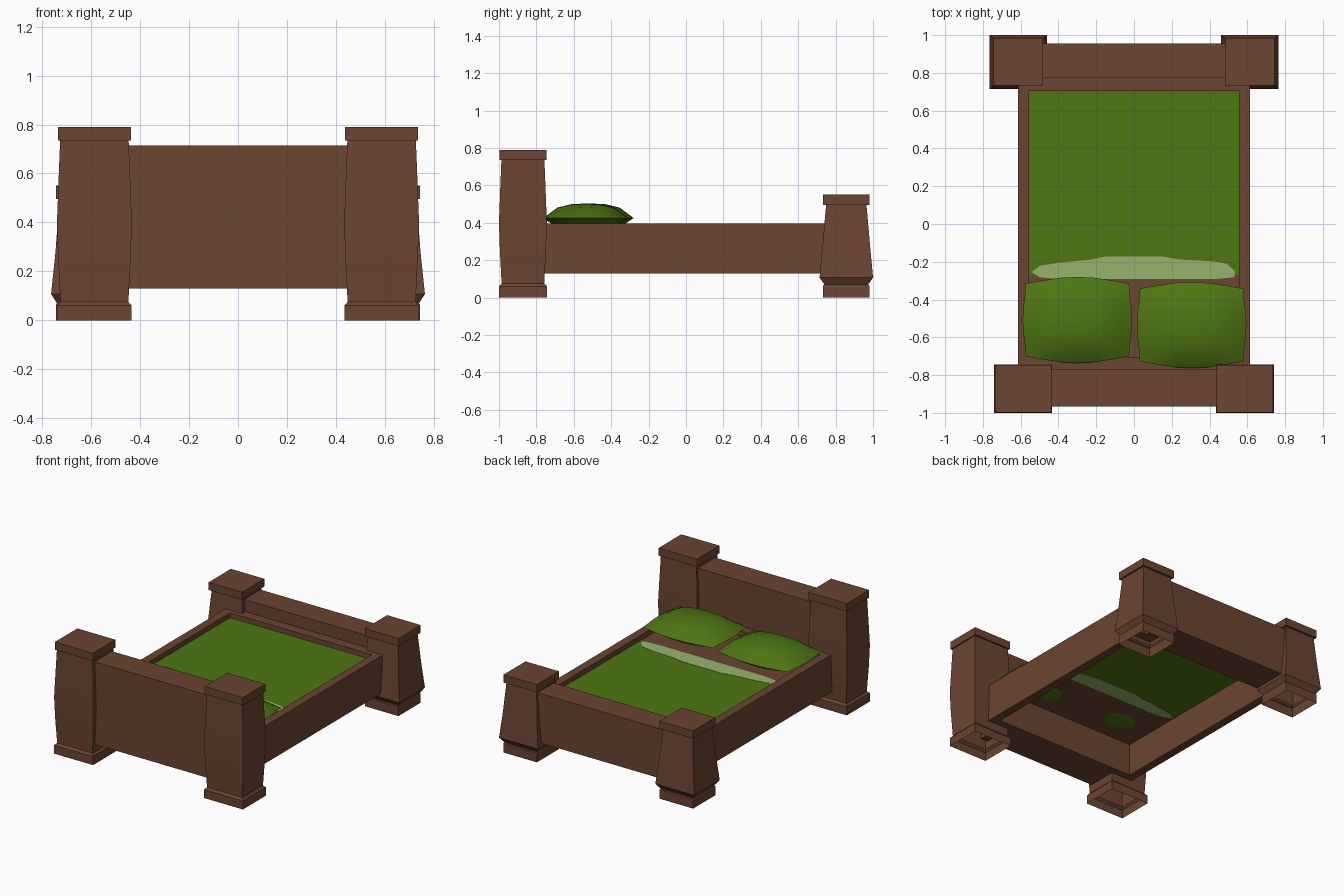
import bpy, bmesh, math

if "Cube" in bpy.data.objects:
    bpy.data.objects.remove(bpy.data.objects["Cube"])


def material(name, rgb):
    m = bpy.data.materials.new(name)
    m.diffuse_color = (*rgb, 1)
    m.use_nodes = True
    m.node_tree.nodes["Principled BSDF"].inputs["Base Color"].default_value = m.diffuse_color
    return m


WOOD = material("brown wood", (0.147, 0.058, 0.032))
GREEN = material("green cloth", (0.075, 0.180, 0.006))
PALE = material("pale green cloth", (0.305, 0.456, 0.156))


def finish(name, bm, mat, smooth=None):
    bmesh.ops.recalc_face_normals(bm, faces=bm.faces)
    me = bpy.data.meshes.new(name)
    bm.to_mesh(me)
    bm.free()
    me.materials.append(mat)
    ob = bpy.data.objects.new(name, me)
    bpy.context.collection.objects.link(ob)
    if smooth:
        bpy.ops.object.select_all(action='DESELECT')
        ob.select_set(True)
        bpy.context.view_layer.objects.active = ob
        bpy.ops.object.shade_smooth_by_angle(angle=math.radians(smooth))
    return ob


def box(name, x0, x1, y0, y1, z0, z1, mat=WOOD):
    bm = bmesh.new()
    bmesh.ops.create_cube(bm, size=1)
    for v in bm.verts:
        v.co = (x0 + (v.co.x + .5) * (x1 - x0),
                y0 + (v.co.y + .5) * (y1 - y0),
                z0 + (v.co.z + .5) * (z1 - z0))
    return finish(name, bm, mat)


def sheet(name, pts, z, mat):
    bm = bmesh.new()
    bm.faces.new([bm.verts.new((x, y, z)) for x, y in pts])
    ob = finish(name, bm, mat)
    return ob


def post(name, cx, cy, profile):
    """Square post lofted through (z, half x, half y), open underneath."""
    bm = bmesh.new()
    rings = [[bm.verts.new((cx + sx * hx, cy + sy * hy, z))
              for sx, sy in ((-1, -1), (1, -1), (1, 1), (-1, 1))]
             for z, hx, hy in profile]
    for a, b in zip(rings, rings[1:]):
        for i in range(4):
            j = (i + 1) % 4
            bm.faces.new((a[i], a[j], b[j], b[i]))
    bm.faces.new(rings[-1])
    return finish(name, bm, WOOD, 25)


def pillow(name, cx, cy, cz, n=6):
    bm = bmesh.new()
    for side, height in ((1, 0.078), (-1, 0.07)):
        grid = bmesh.ops.create_grid(bm, x_segments=n, y_segments=n, size=1)
        for v in grid["verts"]:
            u, w = v.co.x, v.co.y
            bulge = max(0, (1 - u ** 4) * (1 - w ** 4)) ** 0.8
            bulge *= 1 - 0.3 * (u * u + w * w)
            v.co = (cx + u * (0.262 + 0.028 * (1 - w * w) + 0.012 * w ** 8),
                    cy + w * (0.185 + 0.043 * (1 - u * u) + 0.008 * u ** 8),
                    cz + side * height * bulge)
    bmesh.ops.remove_doubles(bm, verts=bm.verts, dist=0.0005)
    return finish(name, bm, GREEN, 60)


# Corner posts: tall at the head (-y), short and flared at the foot
head_profile = [(0, .152, .128), (.06, .152, .128), (.075, .139, .114),
                (.25, .148, .123), (.40, .153, .128), (.56, .147, .122),
                (.735, .140, .115), (.735, .149, .126), (.79, .149, .126)]
foot_profile = [(0, .131, .124), (.065, .131, .124), (.07, .128, .117),
                (.107, .152, .143), (.28, .134, .127), (.495, .118, .108),
                (.495, .131, .124), (.55, .131, .124)]
for s, side in ((-1, "left"), (1, "right")):
    post(f"head_post_{side}", s * .587, -.872, head_profile)
    post(f"foot_post_{side}", s * .612, .857, foot_profile)
    # Long side rails
    box(f"side_rail_{side}", *sorted((s * .555, s * .615)), -.78, .78, .13, .395)

# Head and foot boards with the inner end rails
box("headboard", -.5, .5, -.965, -.77, .13, .715)
box("footboard", -.55, .55, .775, .955, .13, .48)
box("head_end_rail", -.555, .555, -.77, -.705, .13, .395)
box("foot_end_rail", -.555, .555, .705, .775, .13, .395)

# Bed base sheet: bare wood at the head, blanket over the rest
Z = .36
sheet("bed_base", [(-.555, -.705), (.555, -.705), (.555, -.27), (-.555, -.27)], Z, WOOD)
sheet("blanket", [(-.555, -.27), (.555, -.27), (.555, .705), (-.555, .705)], Z, GREEN)

# Turned-down pale edge of the blanket, a thin plate showing on both sides
fold = [(-.54, -.255), (-.50, -.222), (-.40, -.205), (-.24, -.19), (-.15, -.172),
        (.15, -.172), (.24, -.188), (.42, -.198), (.49, -.21), (.535, -.25),
        (.53, -.282), (.42, -.292), (-.40, -.292), (-.50, -.282)]
ob = sheet("blanket_fold", fold, Z - .002, PALE)
mod = ob.modifiers.new("thickness", 'SOLIDIFY')
mod.thickness = .004
mod.offset = 1 if ob.data.polygons[0].normal.z > 0 else -1

# Two pillows
pillow("pillow_left", -.30, -.508, .425)
pillow("pillow_right", .305, -.535, .425)
